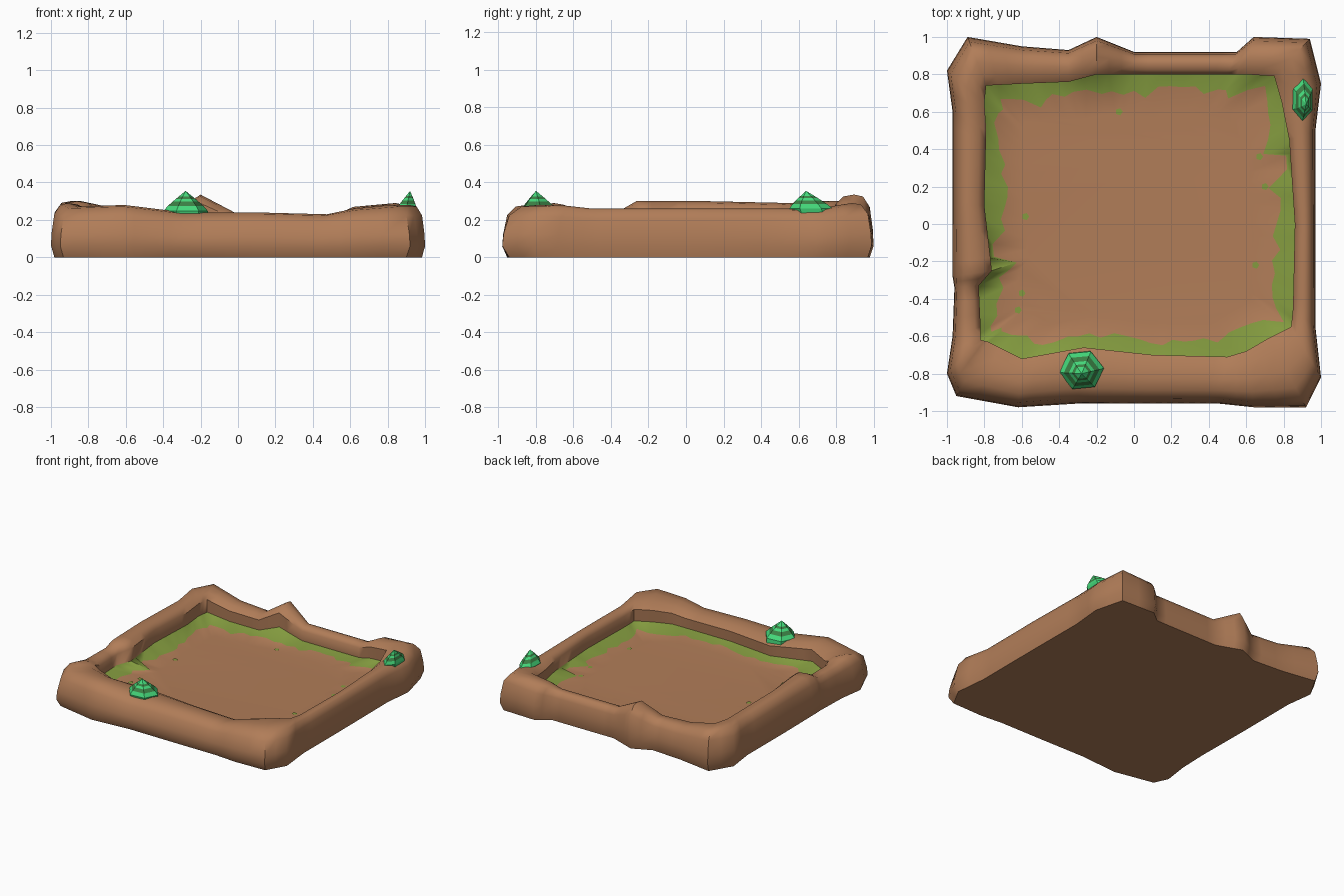
import bpy, bmesh, math, random
from mathutils import Vector

if "Cube" in bpy.data.objects:
    bpy.data.objects.remove(bpy.data.objects["Cube"])

random.seed(4)

def material(name, rgb):
    m = bpy.data.materials.new(name)
    m.diffuse_color = (*rgb, 1)
    m.use_nodes = True
    m.node_tree.nodes["Principled BSDF"].inputs["Base Color"].default_value = m.diffuse_color
    return m

BROWN = material("earth brown", (0.44, 0.205, 0.098))
MOSS = material("moss green", (0.23, 0.33, 0.05))
LIGHT = material("bright green", (0.06, 0.70, 0.20))
DARK = material("deep green", (0.045, 0.22, 0.06))

def finish(bm, name, mats, angle=None):
    bmesh.ops.recalc_face_normals(bm, faces=bm.faces)
    me = bpy.data.meshes.new(name)
    bm.to_mesh(me)
    bm.free()
    for m in mats:
        me.materials.append(m)
    ob = bpy.data.objects.new(name, me)
    bpy.context.collection.objects.link(ob)
    if angle:
        bpy.ops.object.select_all(action='DESELECT')
        ob.select_set(True)
        bpy.context.view_layer.objects.active = ob
        bpy.ops.object.shade_smooth_by_angle(angle=math.radians(angle))
    return ob

# Stations round the rim: outer x, y, inner x, y, height
STATIONS = [
    (-.95, -.92, -.78, -.63, .27), (-.62, -.98, -.60, -.72, .28), (-.30, -.96, -.27, -.66, .24),
    (.10, -.96, .10, -.70, .24), (.45, -.96, .50, -.71, .23), (.64, -.98, .60, -.68, .26),
    (.92, -.98, .72, -.61, .28), (1.0, -.82, .84, -.55, .28), (.97, -.55, .85, -.45, .26),
    (.97, 0, .86, 0, .26), (.97, .50, .83, .45, .26), (1.0, .75, .79, .65, .26),
    (.94, .99, .75, .79, .29), (.64, 1.0, .60, .80, .27), (.55, .92, .50, .80, .23),
    (0, .92, 0, .80, .23), (-.20, 1.0, -.20, .80, .335), (-.35, .93, -.35, .76, .24),
    (-.60, .95, -.60, .75, .25), (-.89, 1.0, -.79, .74, .30), (-1.0, .82, -.80, .65, .30),
    (-.97, .60, -.79, .50, .29), (-.97, .10, -.80, .10, .30), (-.97, -.28, -.76, -.25, .30),
    (-.96, -.34, -.83, -.33, .26), (-.97, -.60, -.82, -.55, .26), (-1.0, -.80, -.82, -.62, .29),
]
FLOOR = 0.10

# Cross-section of the rim: outer-to-inner fraction, height fraction
PROFILE = [(.10, 0), (0, .22), (.02, .45), (.10, .80), (.28, .97), (.52, 1), (.80, .97), (1, .86), (.98, .52)]

def rim_and_floor():
    bm = bmesh.new()
    rings = []
    n = len(STATIONS)
    for i in range(n):
        a, b = STATIONS[i], STATIONS[(i + 1) % n]
        length = math.hypot(b[2] - a[2], b[3] - a[3])
        steps = max(2, round(length / 0.07))
        for k in range(steps):
            t = k / steps
            s = [u + (v - u) * t for u, v in zip(a, b)]
            o, inn, h = Vector(s[0:2]), Vector(s[2:4]), s[4]
            ring = []
            for f, z in PROFILE:
                p = o.lerp(inn, f)
                ring.append(bm.verts.new((p.x, p.y, z * h)))
            # ragged inner edge of the moss
            w = 0.085 + random.uniform(-.03, .035) + .025 * math.sin(len(rings) * .7)
            gap = (inn.x < -.7 and -.2 < inn.y < -.09) or (inn.x > .7 and .3 < inn.y < .38)
            if gap:
                w = 0.02
            e = inn * (1 - w / 0.78)
            ring.append(bm.verts.new((e.x, e.y, FLOOR + .006)))
            e = inn * 0.74
            ring.append(bm.verts.new((e.x, e.y, FLOOR)))
            rings.append(ring)
    m = len(rings)
    last = len(PROFILE) - 1
    for i in range(m):
        r, q = rings[i], rings[(i + 1) % m]
        for j in range(len(r) - 1):
            f = bm.faces.new((r[j], q[j], q[j + 1], r[j + 1]))
            f.material_index = 1 if j == last else 0
    bm.faces.new([r[-1] for r in rings])          # middle of floor
    bm.faces.new([r[0] for r in reversed(rings)])  # underside
    return finish(bm, "earth_tray", [BROWN, MOSS], 50)

# Small faceted crystal with alternating bands
def crystal(name, centre, rx, ry, z0, z1, lean, turn):
    bm = bmesh.new()
    levels = [(.95, -.35), (1, .10), (.80, .33), (.58, .52), (.44, .64), (.32, .74)]
    sides = 6
    rings = []
    for r, h in levels:
        ring = []
        for k in range(sides):
            a = turn + math.tau * k / sides
            ring.append(bm.verts.new((centre[0] + rx * r * math.cos(a) + lean[0] * h,
                                      centre[1] + ry * r * math.sin(a) + lean[1] * h,
                                      z0 + (z1 - z0) * h)))
        rings.append(ring)
    tip = bm.verts.new((centre[0] + lean[0], centre[1] + lean[1], z1))
    for j in range(len(rings) - 1):
        for k in range(sides):
            l = (k + 1) % sides
            f = bm.faces.new((rings[j][k], rings[j][l], rings[j + 1][l], rings[j + 1][k]))
            f.material_index = 1 if j in (2, 4) else 0
    for k in range(sides):
        bm.faces.new((rings[-1][k], rings[-1][(k + 1) % sides], tip))
    bm.faces.new(list(reversed(rings[0])))
    return finish(bm, name, [LIGHT, DARK])

# Loose moss flecks on the floor
def flecks():
    bm = bmesh.new()
    for x, y in [(-.58, .04), (-.62, -.46), (-.60, -.37), (.65, -.22), (.67, .36), (-.08, .60), (.70, .20)]:
        vs = [bm.verts.new((x + .02 * math.cos(k * math.tau / 5), y + .02 * math.sin(k * math.tau / 5), FLOOR + .006))
              for k in range(5)]
        bm.faces.new(vs)
    return finish(bm, "moss_flecks", [MOSS])

rim_and_floor()
flecks()
crystal("front_crystal", (-.28, -.78), .12, .11, .235, .355, (0, -.02), .1)
crystal("side_crystal", (.90, .67), .06, .115, .25, .355, (.02, -.03), .5)
